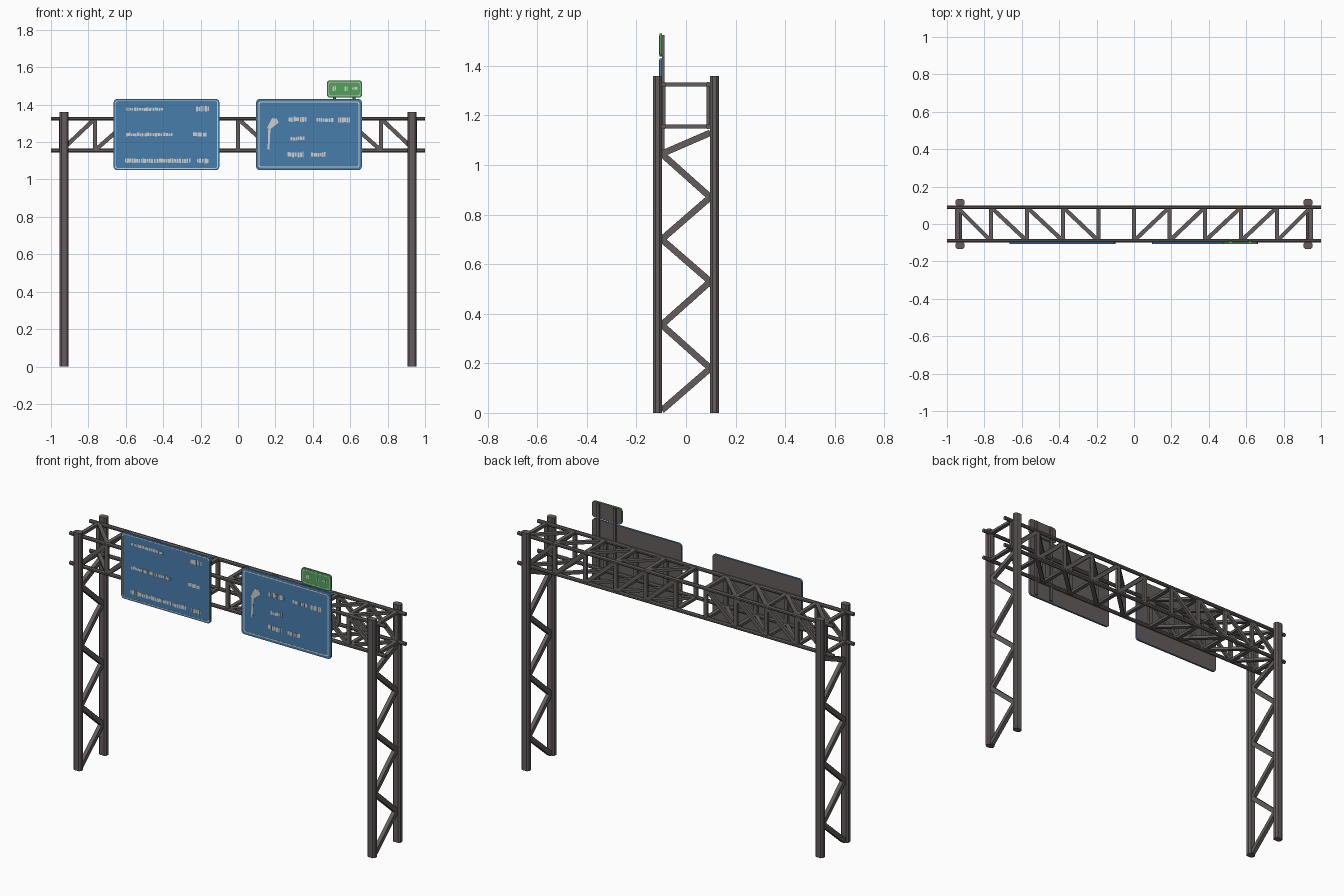
import bpy, bmesh, math, random
from mathutils import Vector, Matrix

if "Cube" in bpy.data.objects:
    bpy.data.objects.remove(bpy.data.objects["Cube"])

random.seed(4)

def mat(name, rgb):
    m = bpy.data.materials.new(name)
    m.diffuse_color = (*rgb, 1)
    m.use_nodes = True
    m.node_tree.nodes["Principled BSDF"].inputs["Base Color"].default_value = m.diffuse_color
    return m

STEEL = mat("weathered steel", (0.125, 0.108, 0.108))
BLUE = mat("sign blue", (0.065, 0.205, 0.41))
GREEN = mat("sign green", (0.085, 0.36, 0.10))
WHITE = mat("marking light grey", (0.60, 0.62, 0.62))

def finish(name, bm, mats):
    bmesh.ops.recalc_face_normals(bm, faces=bm.faces)
    me = bpy.data.meshes.new(name)
    bm.to_mesh(me)
    bm.free()
    for m in mats:
        me.materials.append(m)
    ob = bpy.data.objects.new(name, me)
    bpy.context.collection.objects.link(ob)
    return ob

def prism(bm, pts, vec):
    """Extrude a closed 3D polygon along vec; returns the two caps."""
    a = [bm.verts.new(p) for p in pts]
    b = [bm.verts.new(Vector(p) + Vector(vec)) for p in pts]
    n = len(a)
    for i in range(n):
        bm.faces.new((a[i], a[(i + 1) % n], b[(i + 1) % n], b[i]))
    return bm.faces.new(a), bm.faces.new(b)

def beam(bm, p, q, w, t, normal):
    """Rectangular bar from p to q, t thick along normal and w wide across it."""
    p, q, nrm = Vector(p), Vector(q), Vector(normal)
    side = (q - p).cross(nrm).normalized() * w / 2
    nrm = nrm * t / 2
    prism(bm, [p + side + nrm, p - side + nrm, p - side - nrm, p + side - nrm], q - p)

def round_rect(x0, x1, z0, z1, r, y, seg=4):
    pts = []
    for cx, cz, a0 in ((x1 - r, z1 - r, 0), (x0 + r, z1 - r, 90),
                       (x0 + r, z0 + r, 180), (x1 - r, z0 + r, 270)):
        for i in range(seg + 1):
            a = math.radians(a0 + 90 * i / seg)
            pts.append((cx + r * math.cos(a), y, cz + r * math.sin(a)))
    return pts

# ---- posts: chamfered columns in pairs, with zigzag lacing between
PX, PY, H = 0.93, 0.115, 1.36
for side, sx in (("left", -1), ("right", 1)):
    for end, sy in (("front", -1), ("back", 1)):
        bm = bmesh.new()
        hx, hy, c = 0.024, 0.018, 0.009
        prof = [(hx, hy - c), (hx - c, hy), (c - hx, hy), (-hx, hy - c),
                (-hx, c - hy), (c - hx, -hy), (hx - c, -hy), (hx, c - hy)]
        prism(bm, [(sx * PX + x, sy * PY + y, 0) for x, y in prof], (0, 0, H))
        finish(f"{side}_{end}_post", bm, [STEEL])
    bm = bmesh.new()
    zs = [0.01, 0.18, 0.355, 0.53, 0.70, 0.87, 1.045, 1.13]
    for i in range(len(zs) - 1):
        y = -0.098 if i % 2 == 0 else 0.098
        beam(bm, (sx * PX, y, zs[i]), (sx * PX, -y, zs[i + 1]), 0.026, 0.022, (1, 0, 0))
    finish(f"{side}_post_lacing", bm, [STEEL])

# ---- box truss: four round chords
CY, ZB, ZT = 0.09, 1.155, 1.325
for y in (-CY, CY):
    for z in (ZB, ZT):
        bm = bmesh.new()
        prism(bm, [(-1, y + 0.0108 * math.cos(math.tau * (i + .5) / 8),
                    z + 0.0108 * math.sin(math.tau * (i + .5) / 8)) for i in range(8)], (2, 0, 0))
        finish(f"{'front' if y < 0 else 'back'}_{'top' if z == ZT else 'bottom'}_chord", bm, [STEEL])

# ---- truss bracing, mirrored about the middle
stations = [0, 0.19, 0.38, 0.573, 0.765, 0.945]
W, T = 0.022, 0.015
faces = bmesh.new()
decks = bmesh.new()
for i, x in enumerate(stations):
    for s in ((1, -1) if i else (1,)):
        for y in (-CY, CY):
            beam(faces, (s * x, y, ZB), (s * x, y, ZT), W, T, (0, 1, 0))
            if i < 5:
                beam(faces, (s * x, y, ZT), (s * stations[i + 1], y, ZB), W, T, (0, 1, 0))
        for z in (ZB, ZT):
            beam(decks, (s * x, -CY, z), (s * x, CY, z), W, T, (0, 0, 1))
            if i < 5:
                beam(decks, (s * x, -CY, z), (s * stations[i + 1], CY, z), W, T, (0, 0, 1))
finish("truss_side_bracing", faces, [STEEL])
finish("truss_deck_bracing", decks, [STEEL])

# ---- sign panels: coloured front and rim, steel back, thin light border
YF, YB = -0.107, -0.096
def sign(name, x0, x1, z0, z1, r, color, inset, width):
    bm = bmesh.new()
    front, back = prism(bm, round_rect(x0, x1, z0, z1, r, YF), (0, YB - YF, 0))
    back.material_index = 1
    finish(name + "_panel", bm, [color, STEEL])
    bm = bmesh.new()
    loops = []
    for d in (inset, inset + width):
        loops.append([bm.verts.new(p) for p in round_rect(
            x0 + d, x1 - d, z0 + d, z1 - d, max(r - d * 0.5, 0.004), YF - 0.001)])
    a, b = loops
    n = len(a)
    ring = [bm.faces.new((a[i], a[(i + 1) % n], b[(i + 1) % n], b[i])) for i in range(n)]
    ext = bmesh.ops.extrude_face_region(bm, geom=ring)
    bmesh.ops.translate(bm, vec=(0, 0.0015, 0),
                        verts=[v for v in ext["geom"] if isinstance(v, bmesh.types.BMVert)])
    finish(name + "_border", bm, [WHITE])

sign("left_sign", -0.665, -0.10, 1.05, 1.43, 0.018, BLUE, 0.007, 0.004)
sign("right_sign", 0.097, 0.662, 1.05, 1.43, 0.018, BLUE, 0.013, 0.006)
sign("exit_tab_sign", 0.475, 0.663, 1.438, 1.53, 0.016, GREEN, 0.008, 0.004)

# ---- abstract worn marks: rows of small uneven dashes
def marks(name, rows):
    bm = bmesh.new()
    for x0, x1, z, h in rows:
        x = x0
        while x < x1 - 0.004:
            w = min(random.uniform(0.006, 0.013), x1 - x)
            lo, hi = (random.uniform(0.3, 0.5) * h for _ in range(2))
            prism(bm, [(x, YF - 0.001, z - lo), (x + w, YF - 0.001, z - lo),
                       (x + w, YF - 0.001, z + hi), (x, YF - 0.001, z + hi)], (0, 0.0015, 0))
            x += w + random.uniform(0.001, 0.004)
    finish(name, bm, [WHITE])

marks("left_sign_marks", [(-0.60, -0.40, 1.375, 0.02), (-0.225, -0.155, 1.378, 0.032),
                          (-0.60, -0.35, 1.24, 0.02), (-0.24, -0.165, 1.24, 0.026),
                          (-0.605, -0.25, 1.10, 0.026), (-0.22, -0.155, 1.10, 0.03)])
marks("right_sign_marks", [(0.27, 0.365, 1.322, 0.028), (0.42, 0.515, 1.318, 0.022),
                           (0.535, 0.60, 1.318, 0.03), (0.28, 0.355, 1.218, 0.024),
                           (0.265, 0.35, 1.133, 0.032), (0.39, 0.47, 1.133, 0.026)])
marks("exit_tab_marks", [(0.505, 0.53, 1.487, 0.028), (0.57, 0.585, 1.487, 0.028),
                         (0.61, 0.645, 1.487, 0.016)])

# ---- bent pointer on the right sign
bm = bmesh.new()
for pts in ([(0.158, 1.16), (0.168, 1.16), (0.174, 1.275), (0.162, 1.275)],
            [(0.155, 1.275), (0.172, 1.268), (0.218, 1.305), (0.208, 1.325), (0.182, 1.328)]):
    prism(bm, [(x, YF - 0.001, z) for x, z in pts], (0, 0.0015, 0))
finish("right_sign_pointer", bm, [WHITE])

# ---- straps carrying the tab sign above the right sign
for side, x in (("left", 0.515), ("right", 0.62)):
    bm = bmesh.new()
    beam(bm, (x, -0.0915, 1.06), (x, -0.0915, 1.525), 0.016, 0.011, (0, 1, 0))
    finish(f"tab_{side}_strap", bm, [STEEL])
